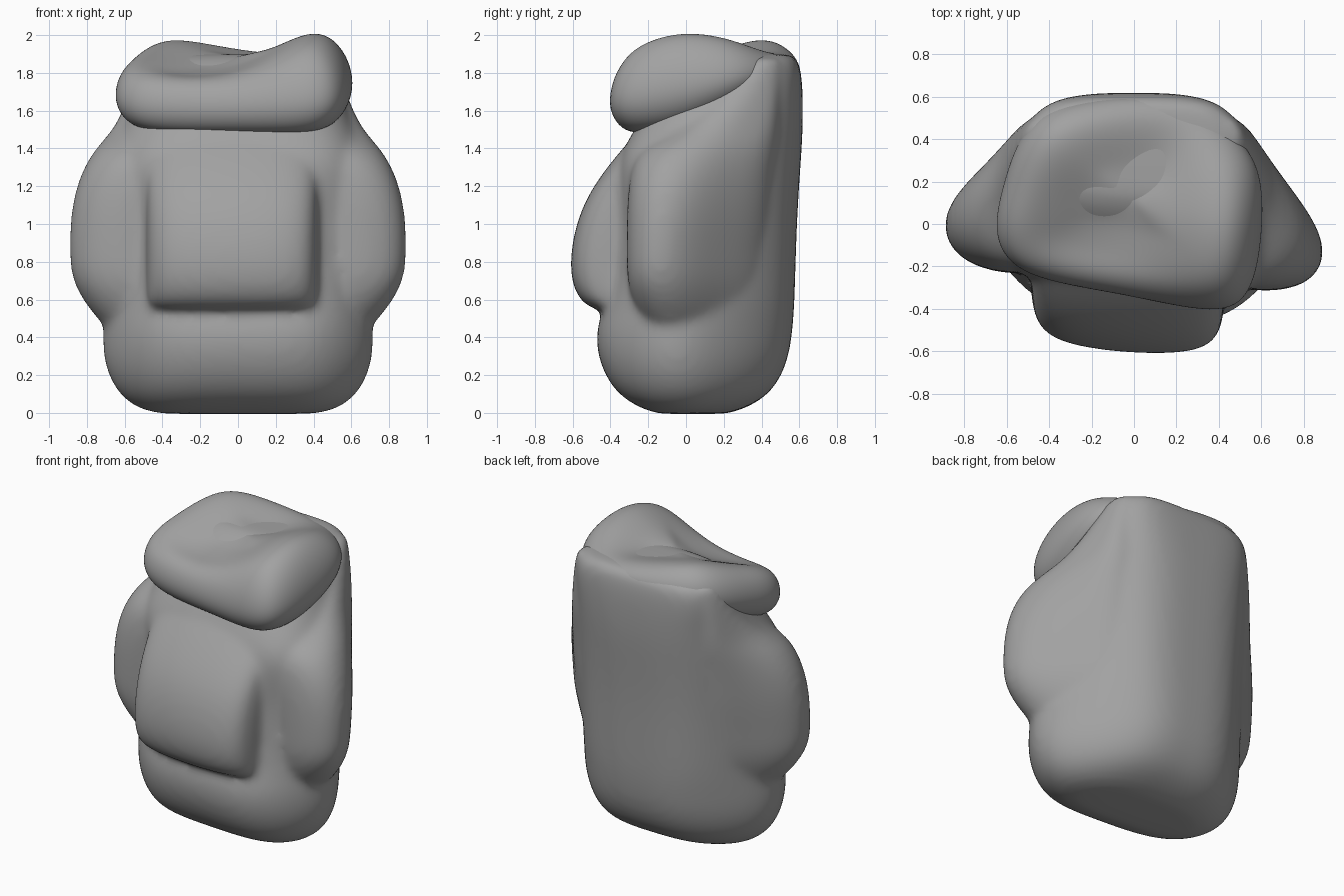
import bpy, bmesh, math
from mathutils import Vector

if "Cube" in bpy.data.objects:
    bpy.data.objects.remove(bpy.data.objects["Cube"])

grey = bpy.data.materials.new("canvas_grey")
grey.diffuse_color = (0.36, 0.36, 0.36, 1)
grey.use_nodes = True
grey.node_tree.nodes["Principled BSDF"].inputs["Base Color"].default_value = grey.diffuse_color


def gauss(x, y, cx, cy, r):
    return math.exp(-((x - cx) ** 2 + (y - cy) ** 2) / (r * r))


def loft(bm, rings):
    """Skin closed rings of points; each end is closed with an inset cap."""
    def inset(ring):
        c = sum((Vector(p) for p in ring), Vector()) / len(ring)
        return [c + (Vector(p) - c) * 0.6 for p in ring]
    rings = [inset(rings[0])] + rings + [inset(rings[-1])]
    loops = [[bm.verts.new(p) for p in r] for r in rings]
    n = len(loops[0])
    faces = []
    for a, b in zip(loops, loops[1:]):
        for i in range(n):
            j = (i + 1) % n
            faces.append(bm.faces.new((a[i], a[j], b[j], b[i])))
    faces.append(bm.faces.new(loops[0][::-1]))
    faces.append(bm.faces.new(loops[-1]))
    bmesh.ops.recalc_face_normals(bm, faces=faces)


def skew(x, y, z):
    # the front leans slightly forward on the right side
    return (x, y - 0.07 * x * min(1, max(0, (0.5 - y) / 0.4)), z)


def body_ring(z, wf, yf, wm, y0, y1, wb, yb):
    half = [(wf, yf), (wm, y0), (wm, y1), (wb, yb)]
    pts = [(0, yf)] + half + [(0, yb)] + [(-x, y) for x, y in half[::-1]]
    return [skew(x, y, z) for x, y in pts]


def pocket_ring(z, x0, x1, y0, y1, c):
    pts = [(x0 + c, y0), (x1 - c, y0), (x1, y0 + c), (x1, y1 - c),
           (x1 - c, y1), (x0 + c, y1), (x0, y1 - c), (x0, y0 + c)]
    return [skew(x, y, z) for x, y in pts]


def wedge_ring(s, z, xo, y0, ym, xb, yb):
    # wedge in plan: blunt nose outward, long slope to the back
    pts = [(.34, y0), (xo - .16, y0), (xo, (y0 + ym) / 2 - .03), (xo, ym),
           ((xo + xb) / 2, (ym + yb) / 2), (xb, yb), (.25, yb), (.25, (y0 + yb) / 2)]
    return [skew(s * x, y, z) for x, y in pts]


def finish(name, bm, voxel, smooth):
    me = bpy.data.meshes.new(name)
    bm.to_mesh(me)
    bm.free()
    me.materials.append(grey)
    ob = bpy.data.objects.new(name, me)
    bpy.context.collection.objects.link(ob)
    sub = ob.modifiers.new("round", 'SUBSURF')
    sub.levels = sub.render_levels = 3
    if voxel:
        rm = ob.modifiers.new("fuse", 'REMESH')
        rm.mode = 'VOXEL'
        rm.voxel_size = voxel
        rm.use_smooth_shade = True
        sm = ob.modifiers.new("soften", 'SMOOTH')
        sm.factor = 0.5
        sm.iterations = smooth
    for p in me.polygons:
        p.use_smooth = True
    return ob


# main sack
bm = bmesh.new()
loft(bm, [body_ring(*r) for r in [
    (-0.005, .36, -.16, .48, -.06, .10, .28, .24),
    (0.08, .42, -.35, .64, -.10, .14, .33, .44),
    (0.26, .43, -.455, .73, -.12, .13, .35, .54),
    (0.45, .43, -.475, .73, -.12, .13, .36, .565),
    (0.60, .43, -.40, .71, -.12, .15, .38, .575),
    (1.0, .45, -.34, .71, -.12, .17, .39, .585),
    (1.30, .50, -.36, .71, -.12, .20, .40, .605),
    (1.44, .48, -.30, .66, -.06, .26, .40, .615),
    (1.60, .42, -.20, .58, .04, .36, .40, .62),
    (1.78, .40, -.06, .54, .18, .45, .40, .615),
    (1.90, .35, .10, .48, .28, .48, .36, .59)]])

# front pocket
loft(bm, [pocket_ring(z, -.49, .43, y, -.05, .13) for z, y in [
    (.54, -.48), (.60, -.58), (.76, -.625), (1.0, -.59),
    (1.2, -.50), (1.40, -.34), (1.48, -.26)]])

# side pockets, sloping back and rising to a ridge behind the lid
for s in (-1, 1):
    loft(bm, [wedge_ring(s, *r) for r in [
        (.40, .66, -.16, .04, .44, .38),
        (.55, .80, -.24, .04, .45, .41),
        (.70, .89, -.28, .02, .47, .44),
        (.85, .90, -.28, .02, .48, .45),
        (1.06, .895, -.28, .04, .50, .47),
        (1.25, .85, -.27, .07, .52, .48),
        (1.40, .765, -.23, .12, .53, .50),
        (1.50, .66, -.04, .22, .53, .51),
        (1.68, .58, .16, .36, .51, .51),
        (1.88, .52, .36, .44, .46, .52)]])
finish("pack_body", bm, 0.022, 14)

# lid: soft cushion, low at the front left, with lumps at right and rear left
outline = [(-.34, .59), (-.53, .44), (-.62, .15), (-.66, -.06), (-.54, -.25),
           (-.05, -.32), (.40, -.43), (.55, -.33), (.60, -.05), (.60, .28),
           (.43, .46), (.22, .60)]


def lid_point(x, y, scale, t):
    cx, cy = -0.02, 0.12
    px, py = cx + (x - cx) * scale, cy + (y - cy) * scale
    low = 1.48 + 0.36 * max(0, py + 0.1) * (1.2 if px > 0 else 0.8)
    top = (1.89 - 0.22 * max(0, -py)
           + 0.11 * gauss(px, py, .42, .15, .26)
           + 0.13 * gauss(px, py, .42, -.20, .26)
           + 0.11 * gauss(px, py, -.36, .42, .30)
           - 0.11 * gauss(px, py, -.22, -.16, .32)
           - 0.03 * gauss(px, py, .08, .25, .22))
    return (px, py, low + (top - low) * t)


bm = bmesh.new()
loft(bm, [[lid_point(x, y, s, t) for x, y in outline] for s, t in [
    (.66, .0), (.86, .02), (.99, .22), (1.03, .50), (.97, .82), (.82, .99), (.62, 1.0), (.35, 1.0)]])
finish("lid", bm, 0, 0)
